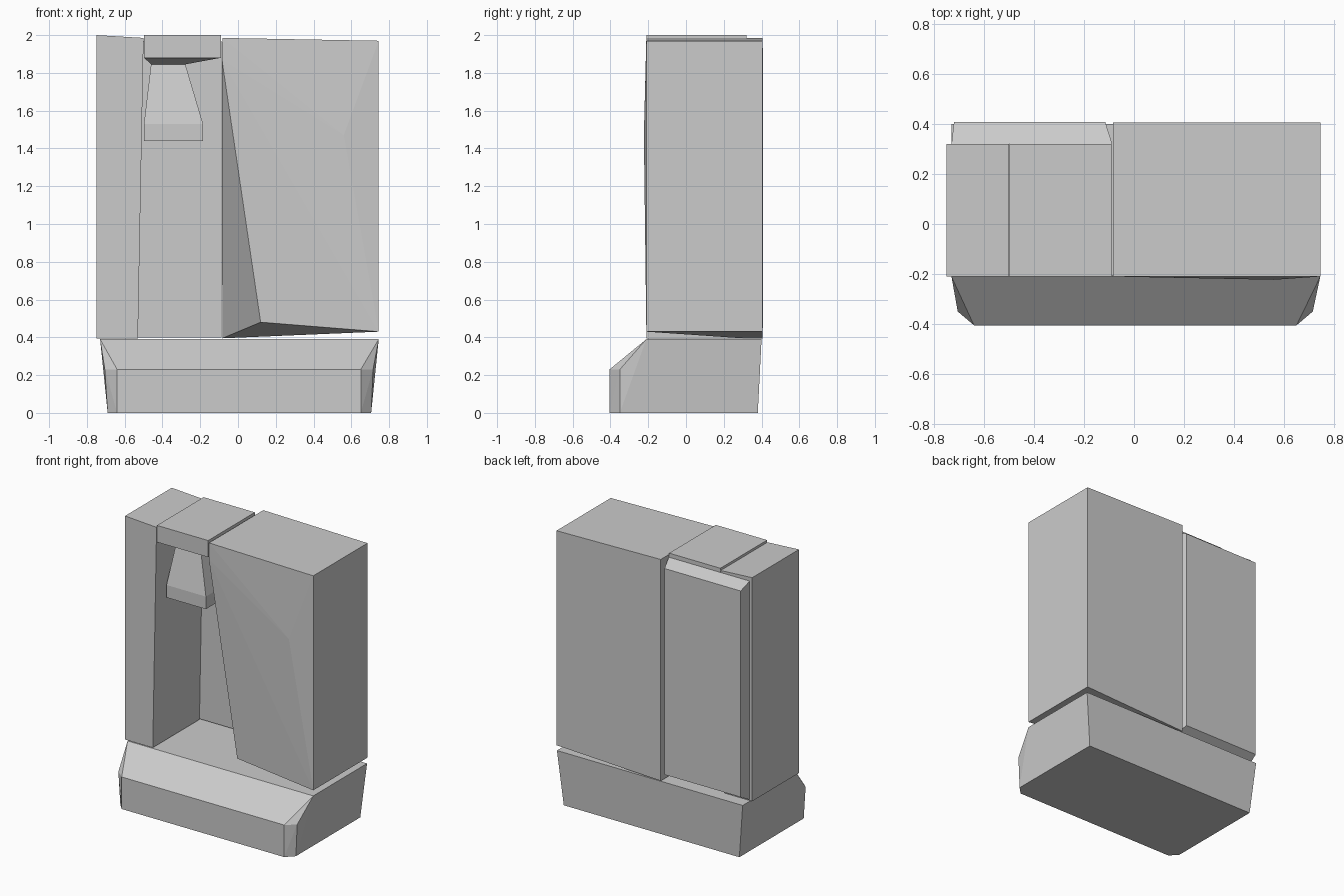
import bpy, bmesh
from math import radians

if "Cube" in bpy.data.objects:
    bpy.data.objects.remove(bpy.data.objects["Cube"])


def hull(name, points):
    """Flat-faced convex solid around the given corner points."""
    bm = bmesh.new()
    for p in points:
        bm.verts.new(p)
    res = bmesh.ops.convex_hull(bm, input=bm.verts[:])
    loose = [v for v in res["geom_interior"] if isinstance(v, bmesh.types.BMVert)]
    bmesh.ops.delete(bm, geom=loose, context='VERTS')
    bmesh.ops.dissolve_limit(bm, angle_limit=radians(0.5), verts=bm.verts[:], edges=bm.edges[:])
    bmesh.ops.recalc_face_normals(bm, faces=bm.faces[:])
    mesh = bpy.data.meshes.new(name)
    bm.to_mesh(mesh)
    bm.free()
    obj = bpy.data.objects.new(name, mesh)
    bpy.context.collection.objects.link(obj)
    return obj


def rect_z(x0, x1, y0, y1, z):
    """Horizontal rectangle; z may be a (left, right) pair."""
    zl, zr = z if isinstance(z, tuple) else (z, z)
    return [(x0, y0, zl), (x0, y1, zl), (x1, y0, zr), (x1, y1, zr)]


def rect_y(x0, x1, y, z0, z1):
    """Upright rectangle facing front or back."""
    return [(x, y, z) for x in (x0, x1) for z in (z0, z1)]


# Base with sloped front deck and clipped front corners
hull("base",
     rect_z(-0.73, 0.745, -0.21, 0.40, 0.39)
     + rect_z(-0.69, 0.705, -0.35, 0.38, 0)
     + rect_y(-0.64, 0.65, -0.405, 0, 0.23)
     + [(-0.705, -0.35, 0.23), (0.715, -0.35, 0.23)])

# Left column
hull("left_column",
     rect_z(-0.75, -0.53, -0.21, 0.32, 0.395)
     + rect_z(-0.75, -0.50, -0.21, 0.32, (2.0, 1.985)))

# Large right body with undercut beside the opening
hull("right_body",
     rect_z(-0.083, 0.745, -0.21, 0.405, (1.985, 1.97))
     + [(-0.085, -0.21, 1.87), (-0.083, 0.30, 0.395), (-0.083, 0.405, 0.395),
        (0.12, -0.18, 0.48), (0.745, -0.21, 0.43), (0.745, 0.405, 0.43),
        (0.56, -0.223, 1.47)])

# Bridge over the opening
hull("top_bridge",
     rect_z(-0.497, -0.09, -0.21, 0.32, 2.0)
     + rect_z(-0.497, -0.09, -0.21, 0.32, 1.88)
     + rect_z(-0.46, -0.28, -0.03, 0.25, 1.845))

# Tapered brewing spout
hull("spout",
     rect_z(-0.498, -0.185, -0.10, 0.20, 1.44)
     + rect_z(-0.498, -0.185, -0.10, 0.20, 1.53)
     + rect_z(-0.46, -0.28, -0.03, 0.20, 1.85))

# Bevelled back panel
hull("back_panel",
     rect_y(-0.73, -0.087, 0.32, 0.40, 1.97)
     + rect_y(-0.72, -0.115, 0.408, 0.45, 1.93))
